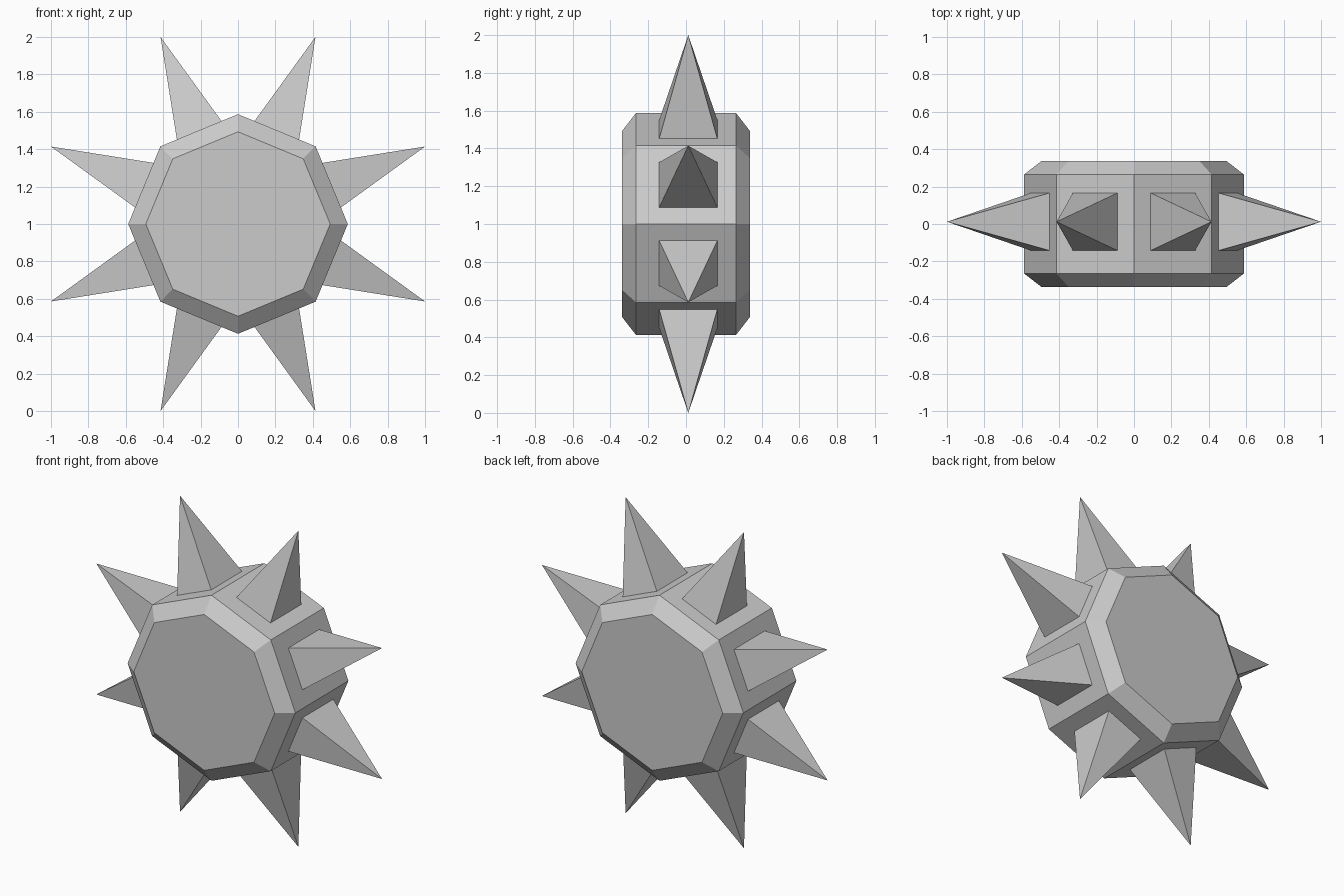
import bpy, bmesh, math
from mathutils import Vector

cube = bpy.data.objects.get("Cube")
if cube:
    bpy.data.objects.remove(cube, do_unlink=True)

CENTRE = Vector((0, 0, 1))
SIDES = 8
RADIUS, CAP_RADIUS = 0.587, 0.493
APOTHEM = RADIUS * math.cos(math.pi / SIDES)
TIP = 1 / math.cos(math.pi / SIDES)

grey = bpy.data.materials.new("plain grey")
grey.use_nodes = True
colour = (0.6, 0.6, 0.6, 1)
grey.diffuse_color = colour
grey.node_tree.nodes["Principled BSDF"].inputs["Base Color"].default_value = colour


def radial(angle):
    return Vector((math.cos(angle), 0, math.sin(angle)))


def finish(name, bm):
    bmesh.ops.recalc_face_normals(bm, faces=bm.faces)
    mesh = bpy.data.meshes.new(name)
    bm.to_mesh(mesh)
    bm.free()
    mesh.materials.append(grey)
    obj = bpy.data.objects.new(name, mesh)
    bpy.context.collection.objects.link(obj)


# Octagonal drum with chamfered rims
bm = bmesh.new()
profile = [(-0.338, CAP_RADIUS), (-0.265, RADIUS), (0.265, RADIUS), (0.338, CAP_RADIUS)]
rings = [[bm.verts.new(CENTRE + radial(i * math.tau / SIDES) * r + Vector((0, y, 0)))
          for i in range(SIDES)] for y, r in profile]
for a, b in zip(rings, rings[1:]):
    for i in range(SIDES):
        j = (i + 1) % SIDES
        bm.faces.new((a[i], a[j], b[j], b[i]))
bm.faces.new(rings[0])
bm.faces.new(rings[-1])
finish("body", bm)


# One four-sided spike on the middle of each side, sunk slightly into the drum
def spike(index):
    angle = (index + 0.5) * math.tau / SIDES
    out = radial(angle)
    along = radial(angle + math.pi / 2)
    middle = CENTRE + Vector((0, 0.012, 0))
    depth = 0.02
    grow = 1 + depth / (TIP - APOTHEM)
    bm = bmesh.new()
    base = [bm.verts.new(middle + out * (APOTHEM - depth)
                         + along * (s * 0.129 * grow) + Vector((0, t * 0.154 * grow, 0)))
            for s, t in ((-1, -1), (1, -1), (1, 1), (-1, 1))]
    tip = bm.verts.new(middle + out * TIP)
    bm.faces.new(base)
    for i in range(4):
        bm.faces.new((base[i], base[(i + 1) % 4], tip))
    finish(f"spike_{index + 1}", bm)


for n in range(SIDES):
    spike(n)
